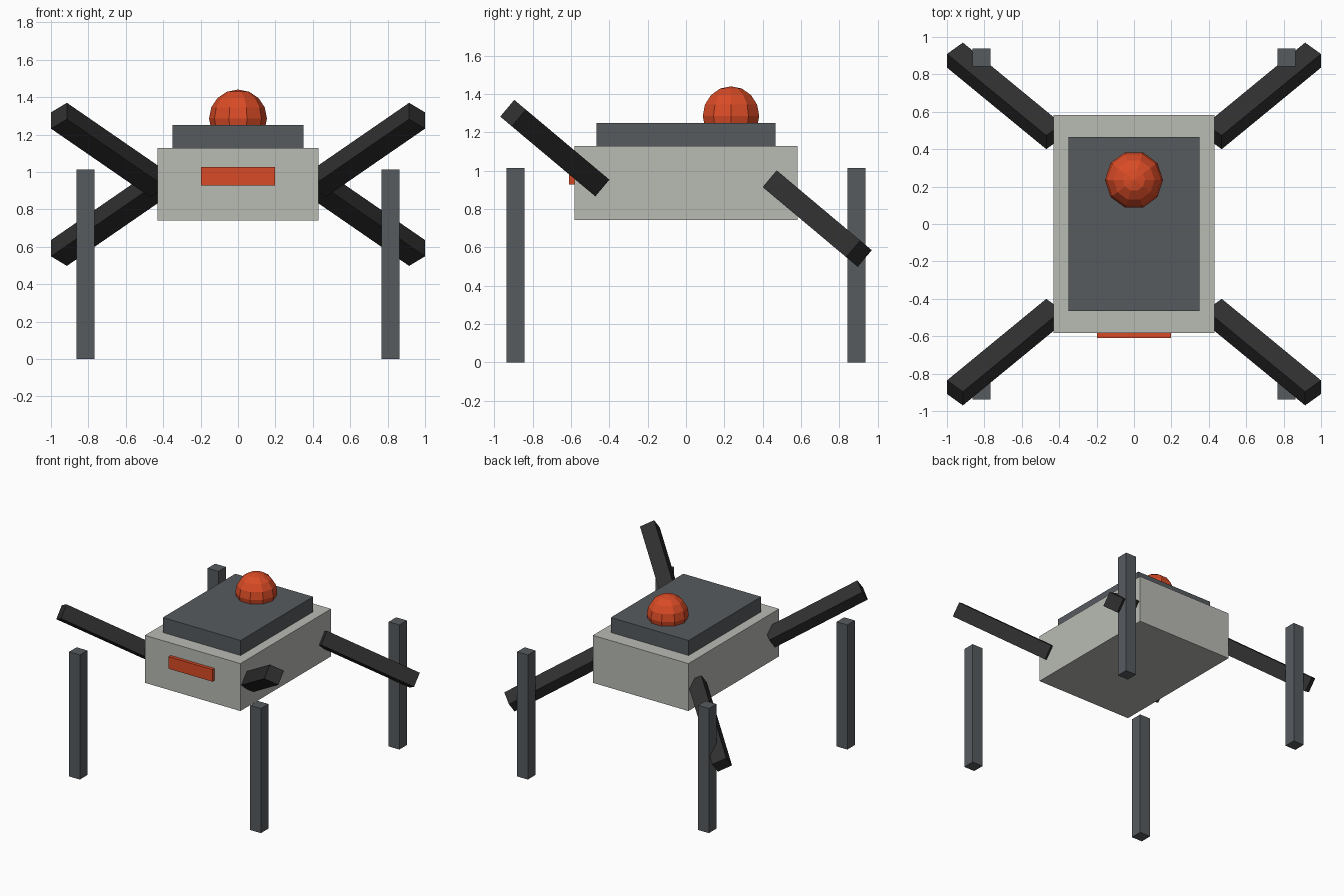
import bpy, bmesh, math
from mathutils import Matrix

if "Cube" in bpy.data.objects:
    bpy.data.objects.remove(bpy.data.objects["Cube"])


def material(name, rgb):
    """Flat colour given as sRGB 0-255, stored as linear."""
    def lin(c):
        c /= 255
        return c / 12.92 if c <= 0.04045 else ((c + 0.055) / 1.055) ** 2.4
    m = bpy.data.materials.new(name)
    m.diffuse_color = (*[lin(c) for c in rgb], 1)
    m.use_nodes = True
    m.node_tree.nodes["Principled BSDF"].inputs["Base Color"].default_value = m.diffuse_color
    return m


LIGHT = material("light_grey", (185, 187, 180))
DARK = material("slate_grey", (87, 91, 95))
BLACK = material("charcoal", (47, 47, 47))
ORANGE = material("orange_red", (217, 75, 38))


def finish(name, bm, mat):
    mesh = bpy.data.meshes.new(name)
    bm.to_mesh(mesh)
    bm.free()
    mesh.materials.append(mat)
    obj = bpy.data.objects.new(name, mesh)
    bpy.context.collection.objects.link(obj)
    return obj


def box(name, centre, size, mat, rotation=Matrix.Identity(4)):
    bm = bmesh.new()
    bmesh.ops.create_cube(bm, size=1, matrix=Matrix.Diagonal((*size, 1)))
    obj = finish(name, bm, mat)
    obj.matrix_world = Matrix.Translation(centre) @ rotation
    return obj


# Body, roof plate and front panel
box("body", (0, 0, 0.935), (0.86, 1.166, 0.386), LIGHT)
box("roof_plate", (0, 0, 1.189), (0.70, 0.932, 0.122), DARK)
box("front_panel", (0, -0.59, 0.978), (0.394, 0.04, 0.098), ORANGE)

# Low-poly sensor dome, with corners on the x axis
bm = bmesh.new()
bmesh.ops.create_uvsphere(bm, u_segments=10, v_segments=8, radius=0.155,
                          matrix=Matrix.Rotation(math.pi / 2, 4, "Z"))
dome = finish("sensor_dome", bm, ORANGE)
dome.location = (0, 0.235, 1.286)

# Four tilted upper arms and four upright lower legs
tilt = Matrix.Rotation(math.radians(-40), 4, "X")
for sx, side in ((-1, "left"), (1, "right")):
    for sy, end in ((-1, "front"), (1, "back")):
        turn = Matrix.Rotation(math.radians(47) * sx * sy, 4, "Z")
        box(f"{end}_{side}_upper_arm", (0.692 * sx, 0.685 * sy, 0.934 - 0.184 * sy),
            (0.778, 0.116, 0.114), BLACK, tilt @ turn)
        box(f"{end}_{side}_lower_leg", (0.815 * sx, 0.89 * sy, 0.507),
            (0.096, 0.096, 1.014), DARK)
